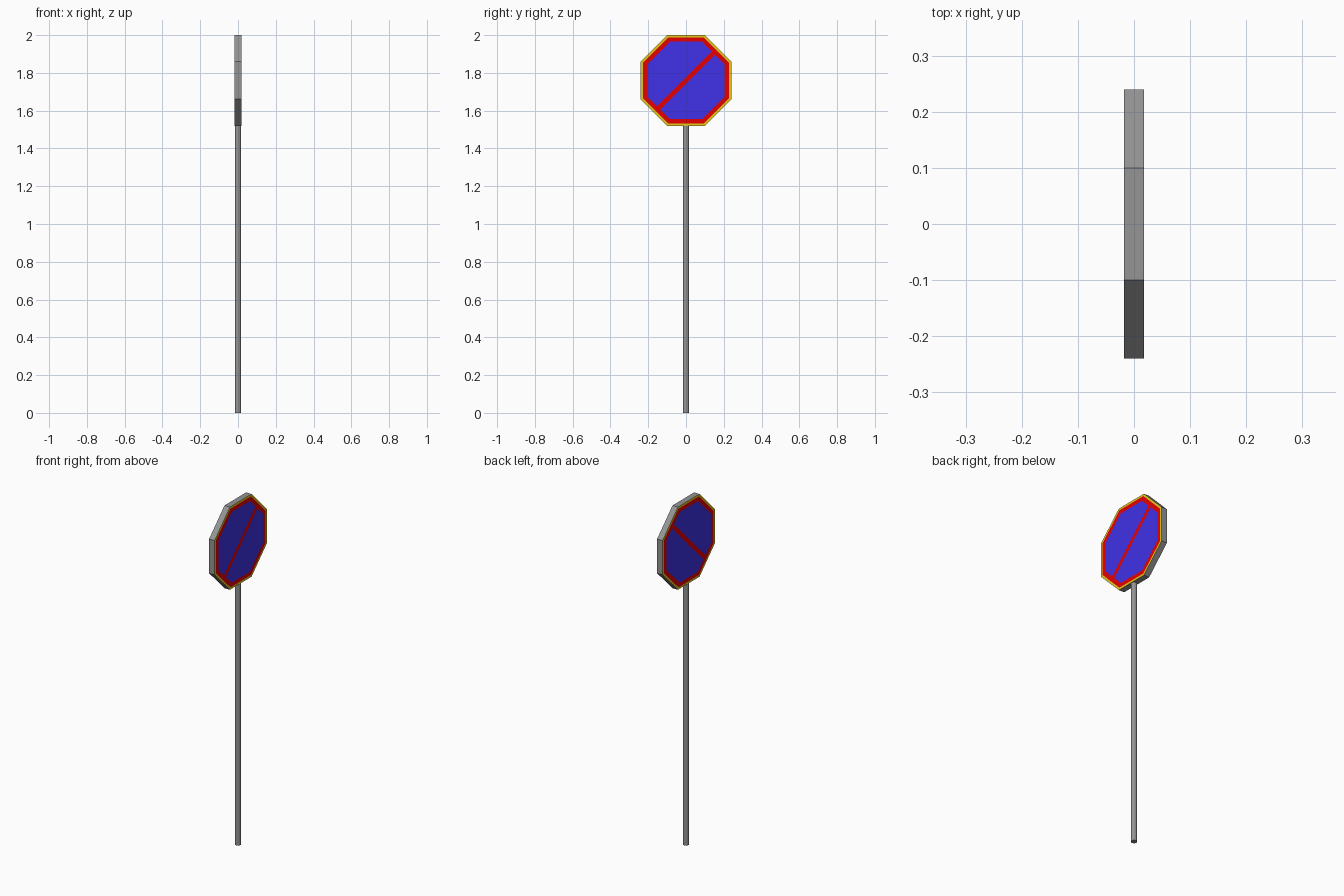
import bpy, bmesh, math
from mathutils import Vector, Matrix

cube = bpy.data.objects.get("Cube")
if cube:
    bpy.data.objects.remove(cube, do_unlink=True)


def material(name, rgb):
    m = bpy.data.materials.new(name)
    m.use_nodes = True
    m.diffuse_color = (*rgb, 1)
    m.node_tree.nodes["Principled BSDF"].inputs["Base Color"].default_value = (*rgb, 1)
    return m


grey = material("metal grey", (0.3, 0.3, 0.3))
yellow = material("border yellow", (0.8, 0.58, 0.01))
red = material("sign red", (0.8, 0.0, 0.0))
blue = material("sign blue", (0.05, 0.032, 0.8))


def add_object(name, bm, mats):
    mesh = bpy.data.meshes.new(name)
    bm.to_mesh(mesh)
    bm.free()
    for m in mats:
        mesh.materials.append(m)
    obj = bpy.data.objects.new(name, mesh)
    bpy.context.collection.objects.link(obj)
    return obj


PANEL_Z, APOTHEM, THICKNESS = 1.76, 0.24, 0.035
STRIPE_HALF = 0.012
GREY, YELLOW, RED, BLUE = range(4)

# Octagonal panel, flat edge on top, facing both ways along x
bm = bmesh.new()
radius = APOTHEM / math.cos(math.pi / 8)
bmesh.ops.create_cone(bm, cap_ends=True, segments=8, radius1=radius, radius2=radius,
                      depth=THICKNESS)
top = max(bm.verts, key=lambda v: v.co.x).co
turn = 0 if abs(top.y) > 0.01 else math.pi / 8
bm.transform(Matrix.Rotation(math.pi / 2, 4, "Y") @ Matrix.Rotation(turn, 4, "Z"))

# Yellow border, red ring and blue field as nested insets on each side
bm.normal_update()
for face in [f for f in bm.faces if abs(f.normal.x) > 0.9]:
    for width, ring in ((0.013, YELLOW), (0.025, RED)):
        made = bmesh.ops.inset_individual(bm, faces=[face], thickness=width)
        for f in made["faces"]:
            f.material_index = ring
    face.material_index = BLUE

# Diagonal red stripe cut into the blue fields
across = Vector((0, -1, 1)).normalized()
for side in (-1, 1):
    fields = [f for f in bm.faces if f.material_index == BLUE]
    geom = fields + list({e for f in fields for e in f.edges})
    geom += list({v for f in fields for v in f.verts})
    bmesh.ops.bisect_plane(bm, geom=geom, plane_co=across * STRIPE_HALF * side,
                           plane_no=across)
for f in bm.faces:
    if f.material_index == BLUE and abs(f.calc_center_median().dot(across)) < STRIPE_HALF / 2:
        f.material_index = RED

panel = add_object("sign_panel", bm, (grey, yellow, red, blue))
panel.location.z = PANEL_Z

# Round pole from the ground up to the panel's lower edge
pole_height = PANEL_Z - APOTHEM + 0.005
bm = bmesh.new()
bmesh.ops.create_cone(bm, cap_ends=True, segments=20, radius1=0.016, radius2=0.016,
                      depth=pole_height,
                      matrix=Matrix.Translation((0, 0, pole_height / 2)))
add_object("pole", bm, (grey,))
